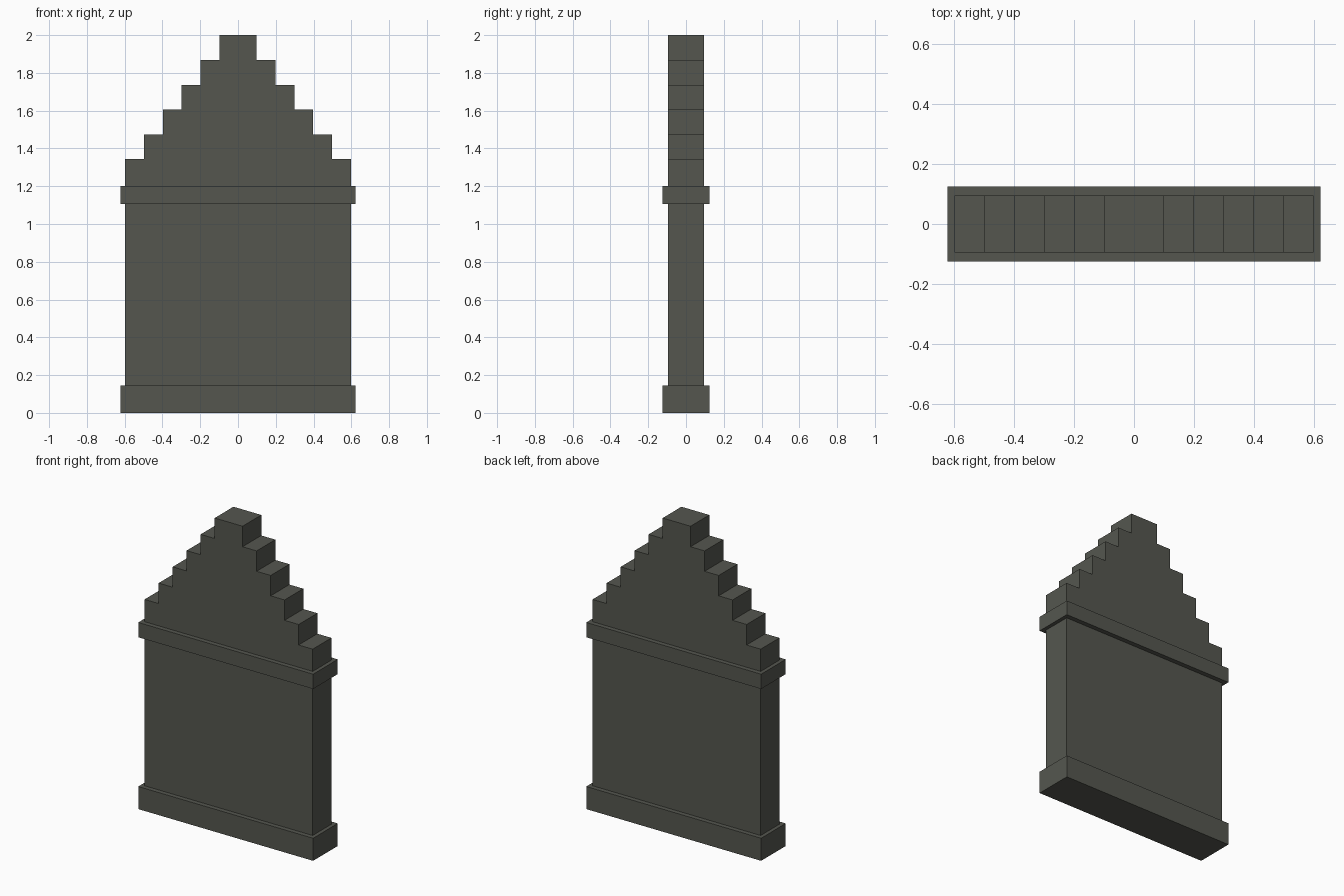
import bpy, bmesh

if "Cube" in bpy.data.objects:
    bpy.data.objects.remove(bpy.data.objects["Cube"])

stone = bpy.data.materials.new("dark_grey_stone")
stone.diffuse_color = (0.09, 0.094, 0.078, 1)
stone.use_nodes = True
stone.node_tree.nodes["Principled BSDF"].inputs["Base Color"].default_value = stone.diffuse_color


def extrude_profile(name, outline, depth):
    """Extrude an x/z outline along y, centred on y = 0."""
    bm = bmesh.new()
    face = bm.faces.new([bm.verts.new((x, -depth / 2, z)) for x, z in outline])
    ext = bmesh.ops.extrude_face_region(bm, geom=[face])
    moved = [g for g in ext["geom"] if isinstance(g, bmesh.types.BMVert)]
    bmesh.ops.translate(bm, verts=moved, vec=(0, depth, 0))
    bmesh.ops.recalc_face_normals(bm, faces=bm.faces)
    mesh = bpy.data.meshes.new(name)
    bm.to_mesh(mesh)
    bm.free()
    mesh.materials.append(stone)
    obj = bpy.data.objects.new(name, mesh)
    bpy.context.collection.objects.link(obj)
    return obj


def slab(name, half_width, depth, z0, z1):
    w = half_width
    return extrude_profile(name, [(-w, z0), (w, z0), (w, z1), (-w, z1)], depth)


# Plinth, wall panel and projecting cornice band
slab("base_plinth", 0.622, 0.25, 0.0, 0.145)
slab("wall_panel", 0.598, 0.19, 0.145, 1.105)
slab("cornice_band", 0.622, 0.25, 1.105, 1.2)

# Stepped gable: right-hand stair outline, mirrored to the left
tops = [1.343, 1.475, 1.606, 1.737, 1.868, 2.0]
widths = [0.598, 0.498, 0.398, 0.299, 0.199, 0.099]
right = []
z = 1.2
for w, top in zip(widths, tops):
    right += [(w, z), (w, top)]
    z = top
left = [(-x, z) for x, z in reversed(right)]
extrude_profile("stepped_gable", right + left, 0.19)
